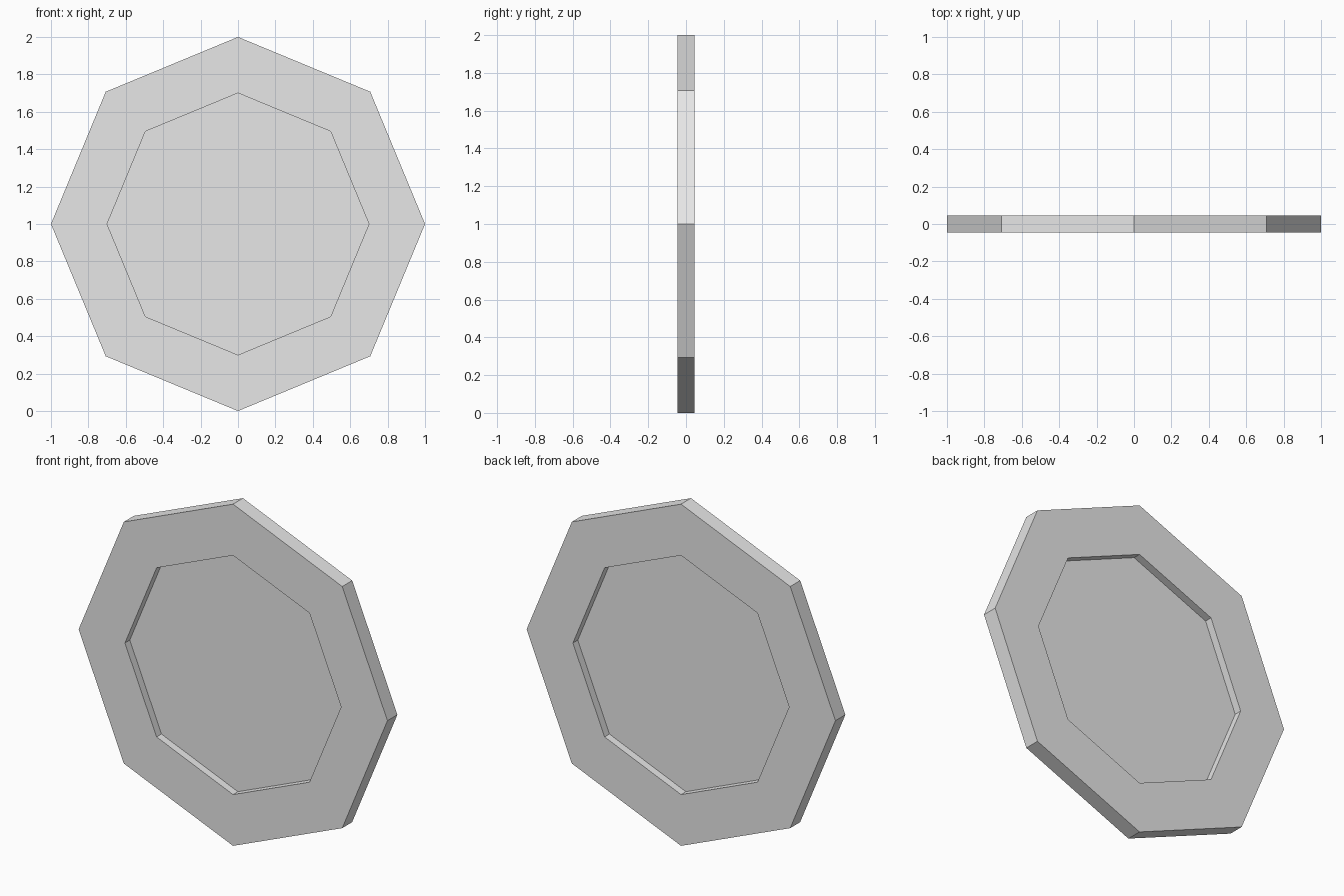
import bpy
import bmesh
from math import cos, sin, tau

SIDES = 8
OUTER, INNER = 1.0, 0.7
HALF_DEPTH, PANEL_HALF = 0.046, 0.001

cube = bpy.data.objects.get("Cube")
if cube:
    bpy.data.objects.remove(cube, do_unlink=True)

grey = bpy.data.materials.new("light grey")
grey.use_nodes = True
grey.diffuse_color = (0.8, 0.8, 0.8, 1)
grey.node_tree.nodes["Principled BSDF"].inputs["Base Color"].default_value = grey.diffuse_color


def octagon(bm, radius, y):
    """Upright ring of vertices with a corner pointing up."""
    return [bm.verts.new((radius * cos(tau * i / SIDES), y, 1 + radius * sin(tau * i / SIDES)))
            for i in range(SIDES)]


def bridge(bm, a, b):
    for i in range(SIDES):
        j = (i + 1) % SIDES
        bm.faces.new((a[i], a[j], b[j], b[i]))


def finish(bm, name):
    bmesh.ops.recalc_face_normals(bm, faces=bm.faces)
    mesh = bpy.data.meshes.new(name)
    bm.to_mesh(mesh)
    bm.free()
    mesh.materials.append(grey)
    bpy.context.collection.objects.link(bpy.data.objects.new(name, mesh))


# Octagonal frame: rectangular section carried round the opening
bm = bmesh.new()
section = [(OUTER, -HALF_DEPTH), (OUTER, HALF_DEPTH), (INNER, HALF_DEPTH), (INNER, -HALF_DEPTH)]
rings = [octagon(bm, r, y) for r, y in section]
for k, ring in enumerate(rings):
    bridge(bm, ring, rings[(k + 1) % len(rings)])
finish(bm, "frame")

# Thin panel across the middle of the opening, recessed on both sides
bm = bmesh.new()
front, back = (octagon(bm, INNER, y) for y in (-PANEL_HALF, PANEL_HALF))
bm.faces.new(front)
bm.faces.new(back)
bridge(bm, front, back)
finish(bm, "panel")
